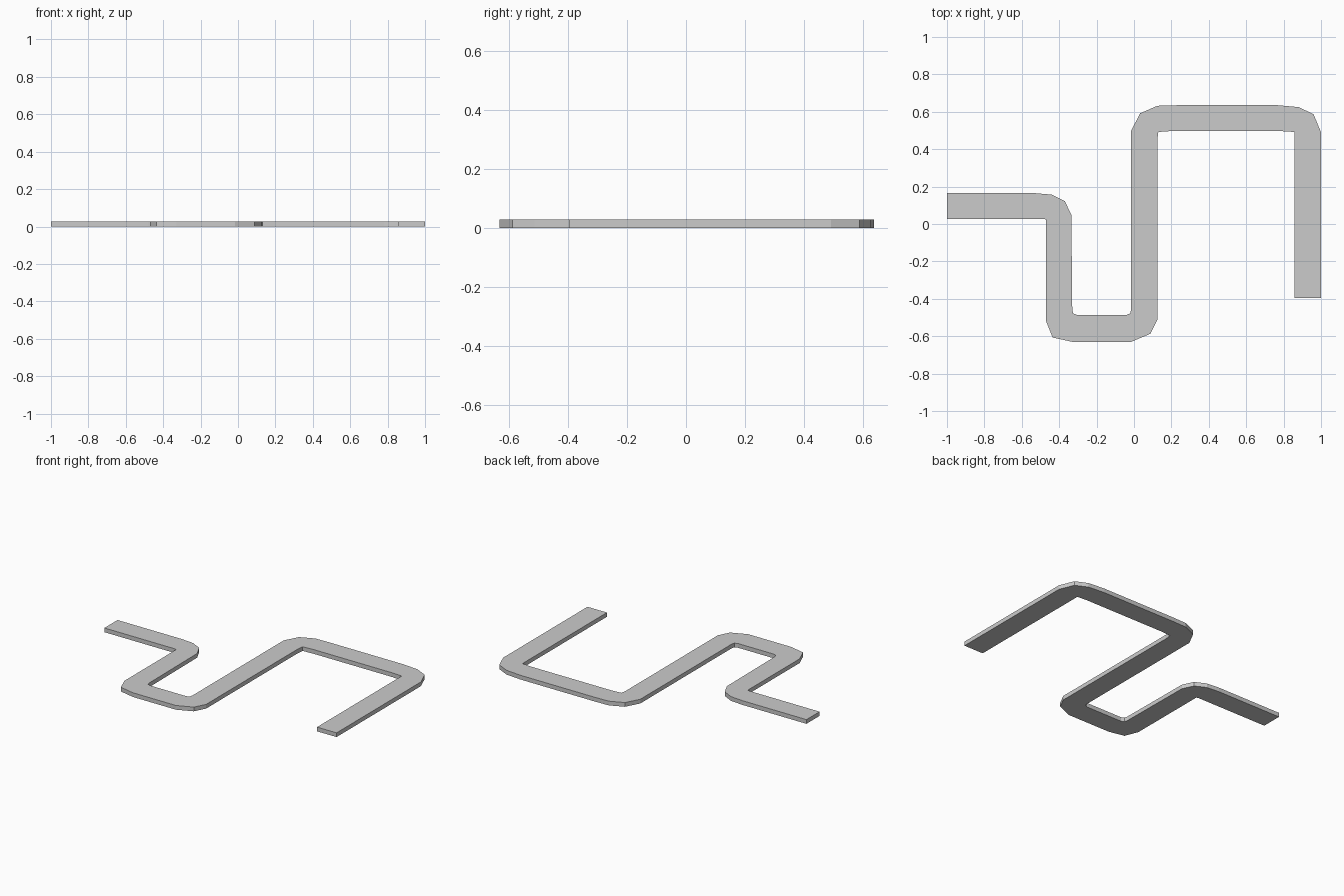
import bpy, bmesh

if "Cube" in bpy.data.objects:
    bpy.data.objects.remove(bpy.data.objects["Cube"])

THICKNESS = 0.028

# Left-hand edge of the winding strip, from the west end to the south-east end
edge_a = [(-1, 0.165), (-0.53, 0.165), (-0.44, 0.157), (-0.37, 0.122), (-0.335, 0.05),
          (-0.33, -0.455), (-0.325, -0.478), (-0.305, -0.486), (-0.04, -0.486),
          (-0.02, -0.478), (-0.015, -0.455), (-0.015, 0.50), (0.033, 0.592),
          (0.125, 0.632), (0.23, 0.635), (0.77, 0.635), (0.88, 0.625),
          (0.96, 0.587), (1, 0.49), (1, -0.395)]
# Right-hand edge, back to the west end
edge_b = [(0.857, -0.395), (0.857, 0.492), (0.78, 0.497), (0.20, 0.497), (0.13, 0.492),
          (0.125, 0.45), (0.125, -0.512), (0.087, -0.587), (-0.015, -0.63),
          (-0.33, -0.63), (-0.435, -0.607), (-0.47, -0.52), (-0.47, 0.022),
          (-0.48, 0.027), (-1, 0.027)]


def extruded_plate(name, outline, height):
    bm = bmesh.new()
    face = bm.faces.new([bm.verts.new((x, y, 0)) for x, y in outline])
    result = bmesh.ops.extrude_face_region(bm, geom=[face], use_keep_orig=True)
    top = [v for v in result["geom"] if isinstance(v, bmesh.types.BMVert)]
    bmesh.ops.translate(bm, verts=top, vec=(0, 0, height))
    bmesh.ops.recalc_face_normals(bm, faces=bm.faces)
    mesh = bpy.data.meshes.new(name)
    bm.to_mesh(mesh)
    bm.free()
    obj = bpy.data.objects.new(name, mesh)
    bpy.context.collection.objects.link(obj)
    return obj


# Flat winding path
extruded_plate("winding_path", edge_a + edge_b, THICKNESS)
